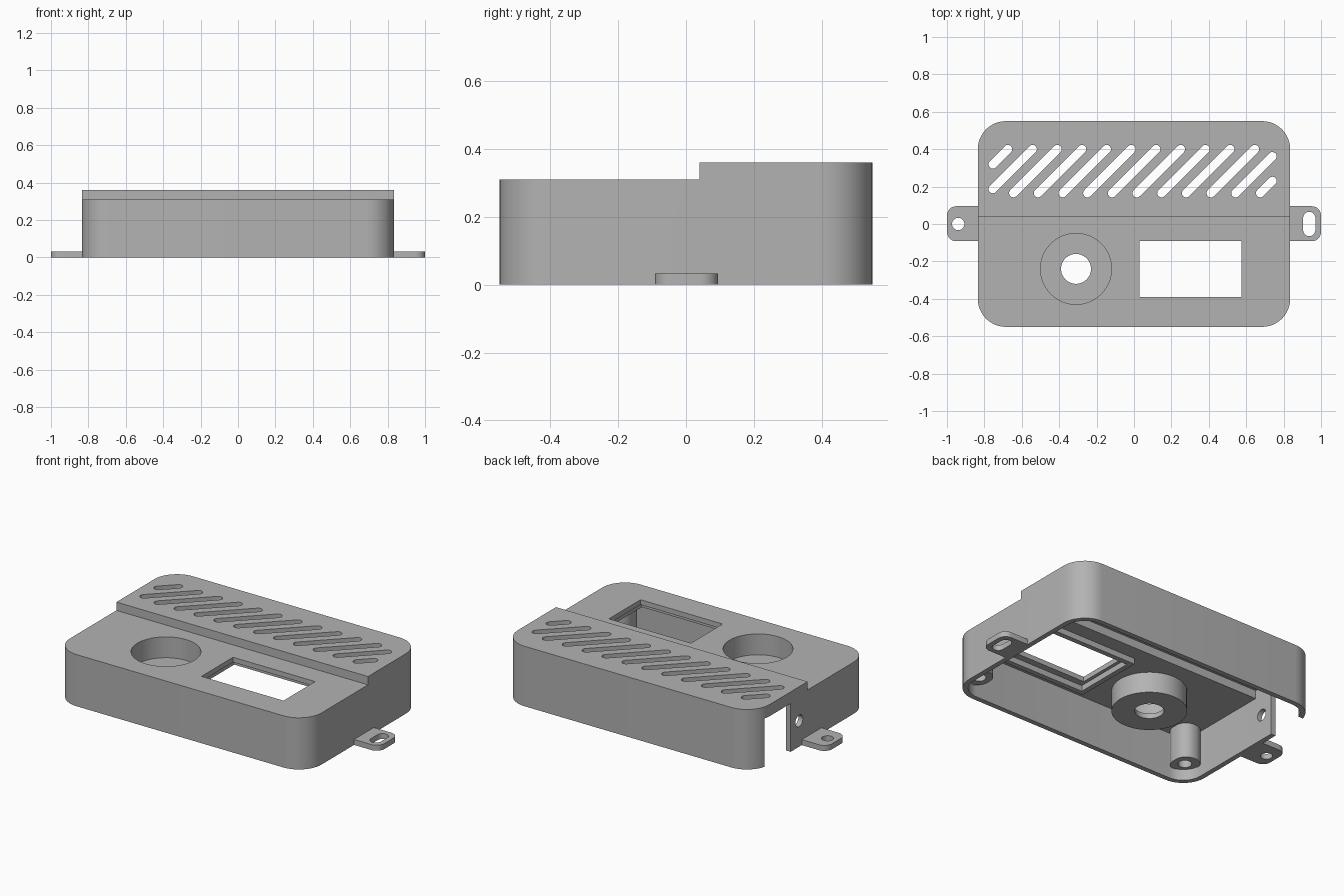
import bpy
import math

default = bpy.data.objects.get("Cube")
if default:
    bpy.data.objects.remove(default, do_unlink=True)

grey = bpy.data.materials.new("plain grey plastic")
grey.use_nodes = True
grey.diffuse_color = (0.45, 0.45, 0.45, 1)
grey.node_tree.nodes["Principled BSDF"].inputs["Base Color"].default_value = (0.45, 0.45, 0.45, 1)


def prism(name, outline, z0, z1):
    """Extrude a counter-clockwise outline from z0 to z1."""
    n = len(outline)
    verts = [(x, y, z) for z in (z0, z1) for x, y in outline]
    faces = [tuple(reversed(range(n))), tuple(range(n, 2 * n))]
    faces += [(i, (i + 1) % n, n + (i + 1) % n, n + i) for i in range(n)]
    mesh = bpy.data.meshes.new(name)
    mesh.from_pydata(verts, [], faces)
    obj = bpy.data.objects.new(name, mesh)
    bpy.context.collection.objects.link(obj)
    return obj


def rounded(x0, x1, y0, y1, r, steps=12):
    """Rounded rectangle outline."""
    corners = [(x1 - r, y1 - r), (x0 + r, y1 - r), (x0 + r, y0 + r), (x1 - r, y0 + r)]
    return [(cx + r * math.cos(a), cy + r * math.sin(a))
            for k, (cx, cy) in enumerate(corners)
            for a in [math.pi / 2 * (k + i / steps) for i in range(steps + 1)]]


def rect(x0, x1, y0, y1):
    return [(x0, y0), (x1, y0), (x1, y1), (x0, y1)]


def circle(x, y, r, n=48):
    return [(x + r * math.cos(math.tau * i / n), y + r * math.sin(math.tau * i / n)) for i in range(n)]


def capsule(ax, ay, bx, by, r, steps=8):
    """Outline of a slot running from a to b."""
    t = math.atan2(by - ay, bx - ax)
    pts = []
    for cx, cy, start in ((bx, by, t - math.pi / 2), (ax, ay, t + math.pi / 2)):
        for i in range(steps + 1):
            a = start + math.pi * i / steps
            pts.append((cx + r * math.cos(a), cy + r * math.sin(a)))
    return pts


def cut(obj, *cutters):
    """Subtract each cutter, then delete it."""
    for cutter in cutters:
        mod = obj.modifiers.new("cut", 'BOOLEAN')
        mod.operation = 'DIFFERENCE'
        mod.solver = 'EXACT'
        mod.object = cutter
        bpy.ops.object.select_all(action='DESELECT')
        bpy.context.view_layer.objects.active = obj
        obj.select_set(True)
        bpy.ops.object.modifier_apply(modifier=mod.name)
        bpy.data.objects.remove(cutter, do_unlink=True)


def finish(obj):
    obj.data.materials.clear()
    obj.data.materials.append(grey)
    bpy.ops.object.select_all(action='DESELECT')
    bpy.context.view_layer.objects.active = obj
    obj.select_set(True)
    bpy.ops.object.shade_smooth_by_angle(angle=math.radians(30))


W, D, R, T = 0.835, 0.55, 0.15, 0.03      # half width, half depth, corner, wall
LOW, HIGH, STEP = 0.31, 0.36, 0.04        # front roof, rear roof, step line
CUP = (-0.31, -0.24)

# Hollow shell with a stepped roof, open underneath
shell = prism("case_shell", rounded(-W, W, -D, D, R), 0, HIGH)
cavity = prism("cavity", rounded(-W + T, W - T, -D + T, D - T, R - T), -0.1, HIGH - T)
cut(cavity, prism("roof_gap", rect(-1, 1, -1, STEP + T), LOW - T, 1))
cut(shell, prism("front_step", rect(-1, 1, -1, STEP), LOW, 1), cavity)

# Display window and round recess through the front roof
cut(shell,
    prism("window_cut", rect(0.03, 0.575, -0.39, -0.09), 0.2, 0.5),
    prism("recess_cut", circle(*CUP, 0.19), 0.2, 0.5))

# Diagonal vent slots, clipped at both ends of the row
for k in range(-2, 11):
    ax, ay = -0.645 + 0.132 * k, 0.165
    lo = max(0, -0.755 - ax)
    hi = min(0.235, 0.74 - ax)
    cut(shell, prism("vent_cut", capsule(ax + lo, ay + lo, ax + hi, ay + hi, 0.023), 0.3, 0.5))

# Cable opening and round side hole in the left-hand wall as seen from the front
cut(shell, prism("cable_cut", rect(-0.95, -0.75, 0.2, 0.44), -0.1, 0.29))
side_hole = prism("side_hole_cut", circle(0, 0, 0.035, 32), -0.1, 0.1)
side_hole.rotation_euler = (0, math.pi / 2, 0)
side_hole.location = (-W, 0.12, 0.155)
bpy.context.view_layer.update()
cut(shell, side_hole)
finish(shell)

# Round cup hanging below the roof, with a hole in its floor
cup = prism("round_cup", circle(*CUP, 0.206), 0.155, LOW - T)
cut(cup,
    prism("cup_bore", circle(*CUP, 0.19), 0.185, 0.5),
    prism("cup_hole", circle(*CUP, 0.08), 0, 0.5))
finish(cup)

# Raised frame around the window, inside
frame = prism("window_frame", rect(-0.02, 0.625, -0.46, -0.02), 0.245, LOW - T)
cut(frame, prism("frame_bore", rect(0.01, 0.595, -0.43, -0.05), 0.1, 0.5))
finish(frame)

# Screw posts in the two front corners
for side, name in ((-1, "right_screw_post"), (1, "left_screw_post")):
    cx = side * 0.735
    post = prism(name, rounded(cx - 0.075, cx + 0.075, -0.525, -0.36, 0.07), 0.067, LOW - T / 2)
    cut(post, prism("screw_cut", circle(side * 0.73, -0.44, 0.038, 24), 0, 0.2))
    finish(post)

# Mounting ears: round hole on one side, long slot on the other
ear_r = prism("right_mounting_ear", rounded(-1, -W + 0.05, -0.092, 0.095, 0.05), 0, 0.033)
cut(ear_r, prism("ear_hole", circle(-0.94, 0, 0.033, 32), -0.1, 0.1),
    prism("ear_trim", rect(-W + 0.01, 0, -0.5, 0.5), -0.1, 0.1))
finish(ear_r)
ear_l = prism("left_mounting_ear", rounded(W - 0.05, 1, -0.092, 0.095, 0.05), 0, 0.033)
cut(ear_l, prism("ear_slot", capsule(0.937, -0.032, 0.937, 0.032, 0.033), -0.1, 0.1),
    prism("ear_trim", rect(0, W - 0.01, -0.5, 0.5), -0.1, 0.1))
finish(ear_l)
